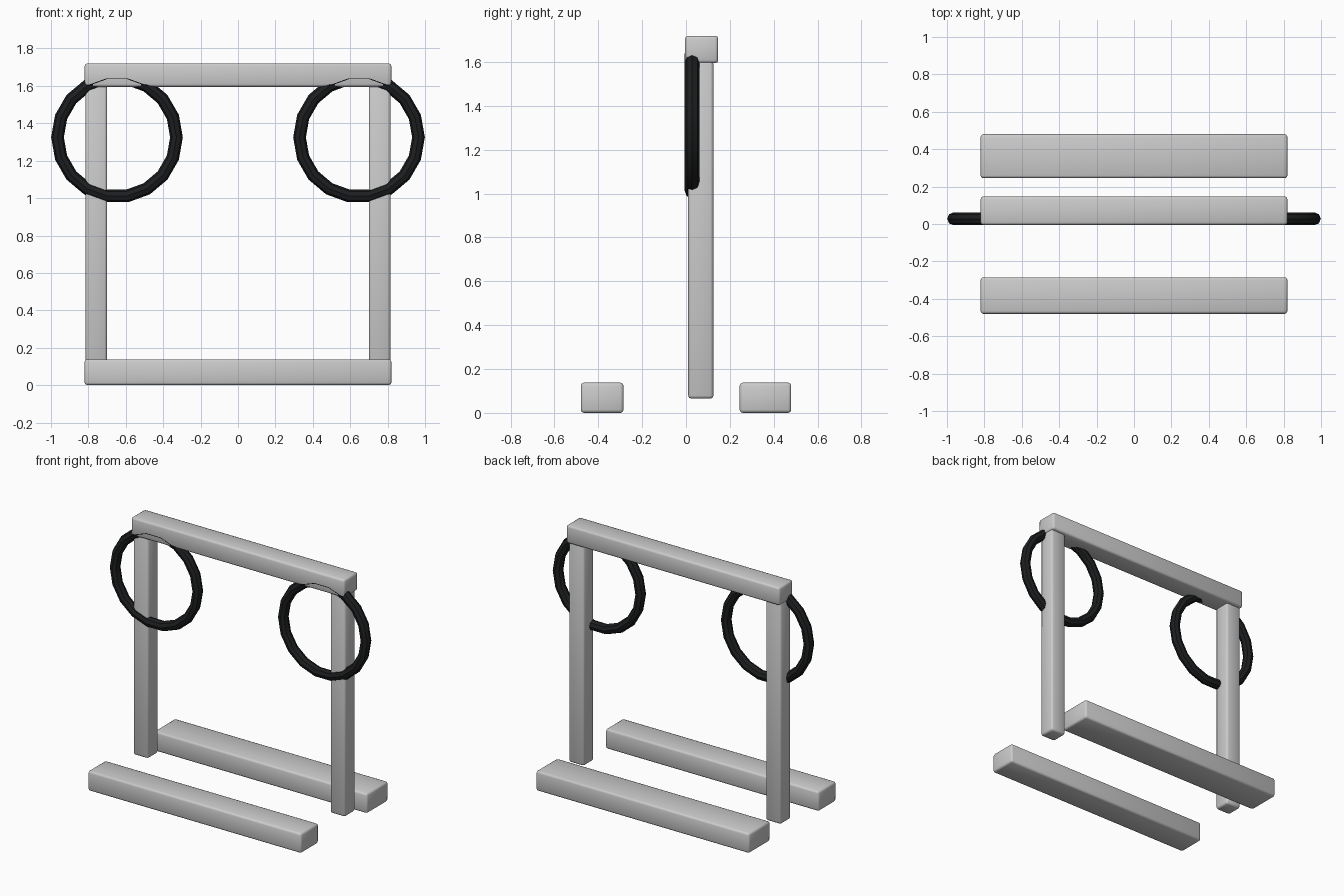
import bpy
from math import radians

if "Cube" in bpy.data.objects:
    bpy.data.objects.remove(bpy.data.objects["Cube"])


def bar(name, x, y, z, bevel=0.014):
    """Rounded bar spanning the given (min, max) ranges."""
    spans = (x, y, z)
    bpy.ops.mesh.primitive_cube_add(size=1, location=[(a + b) / 2 for a, b in spans])
    ob = bpy.context.object
    ob.name = name
    ob.scale = [b - a for a, b in spans]
    bpy.ops.object.transform_apply(location=False, rotation=False, scale=True)
    mod = ob.modifiers.new("rounded_edges", 'BEVEL')
    mod.width = bevel
    mod.segments = 2
    bpy.ops.object.shade_smooth()
    return ob


black = bpy.data.materials.new("black_rubber")
black.diffuse_color = (0.012, 0.013, 0.014, 1)
black.use_nodes = True
black.node_tree.nodes["Principled BSDF"].inputs["Base Color"].default_value = black.diffuse_color

# Top beam and the two floor rails
bar("top_beam", (-0.82, 0.82), (-0.005, 0.147), (1.595, 1.72))
bar("front_floor_rail", (-0.82, 0.82), (-0.48, -0.285), (0.0, 0.138))
bar("back_floor_rail", (-0.82, 0.82), (0.245, 0.48), (0.0, 0.138))

for side, s in (("left", -1), ("right", 1)):
    # Upright post
    bar(side + "_post", sorted((s * 0.70, s * 0.815)), (0.01, 0.125), (0.065, 1.605))

    # Hanging ring, overlapping the post and the beam
    bpy.ops.mesh.primitive_torus_add(
        major_radius=0.318, minor_radius=0.034, major_segments=18, minor_segments=8,
        location=(s * 0.647, 0.028, 1.325), rotation=(radians(90), 0, 0))
    ring = bpy.context.object
    ring.name = side + "_ring"
    ring.data.materials.append(black)
    bpy.ops.object.shade_smooth_by_angle(angle=radians(30))
